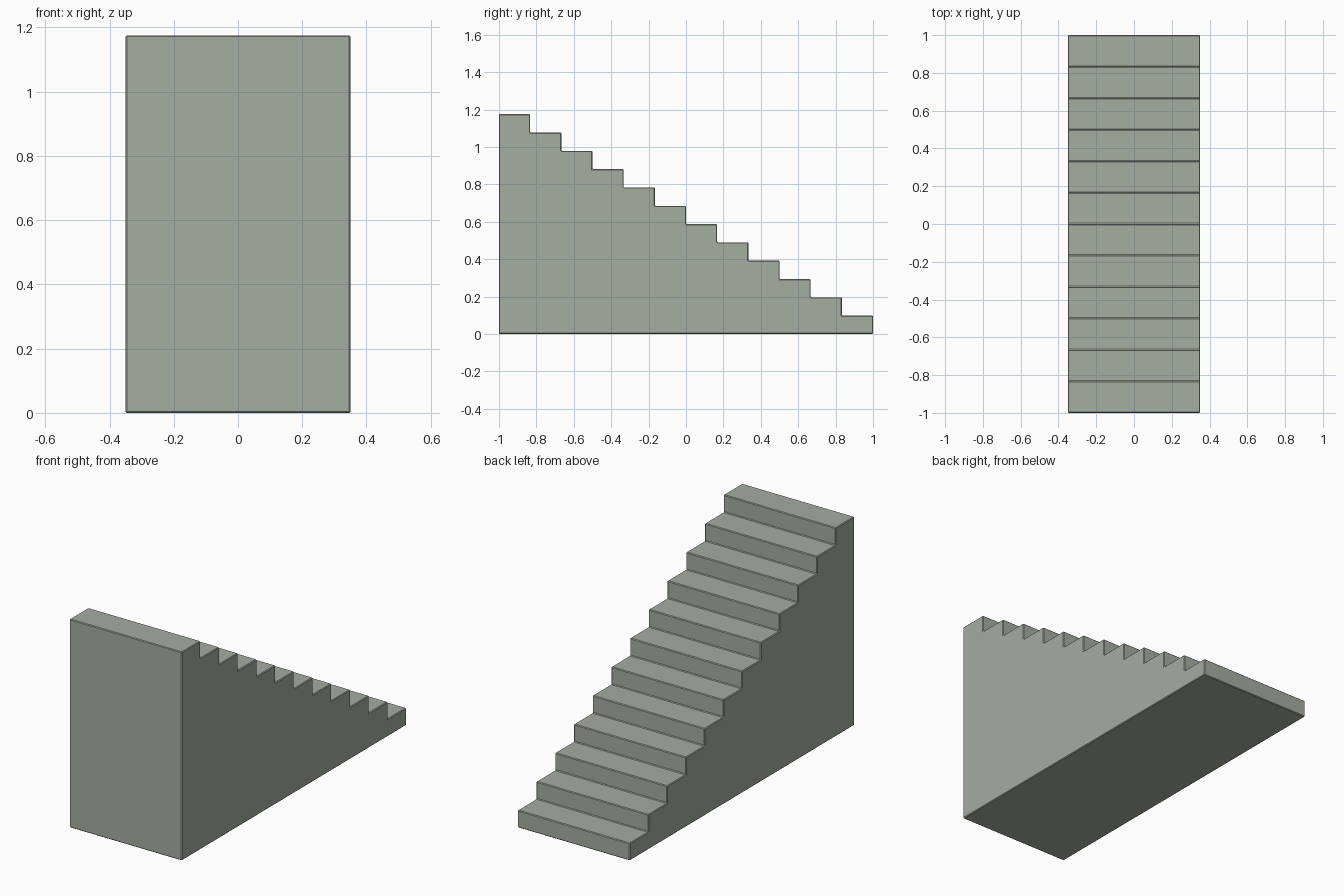
import bpy, bmesh

if "Cube" in bpy.data.objects:
    bpy.data.objects.remove(bpy.data.objects["Cube"])

STEPS, WIDTH, HEIGHT, LENGTH = 12, 0.70, 1.175, 2.0
rise, tread = HEIGHT / STEPS, LENGTH / STEPS

# Stair side profile, high at the front (-y), descending to the back
profile = [(LENGTH / 2, 0.0), (-LENGTH / 2, 0.0)]
for i in range(STEPS):
    z = HEIGHT - i * rise
    y = -LENGTH / 2 + i * tread
    profile += [(y, z), (y + tread, z)]

# Extrude the profile across the stair width
bm = bmesh.new()
side = bm.faces.new([bm.verts.new((-WIDTH / 2, y, z)) for y, z in profile])
ext = bmesh.ops.extrude_face_region(bm, geom=[side], use_keep_orig=True)
moved = [g for g in ext["geom"] if isinstance(g, bmesh.types.BMVert)]
bmesh.ops.translate(bm, verts=moved, vec=(WIDTH, 0, 0))
bmesh.ops.recalc_face_normals(bm, faces=bm.faces)

mesh = bpy.data.meshes.new("staircase")
bm.to_mesh(mesh)
bm.free()
stairs = bpy.data.objects.new("staircase", mesh)
bpy.context.collection.objects.link(stairs)

# Tiny chamfer on all sharp edges
bevel = stairs.modifiers.new("chamfer", 'BEVEL')
bevel.width = 0.004
bevel.segments = 1
bevel.limit_method = 'ANGLE'

# Grey-green stone
stone = bpy.data.materials.new("stone")
stone.diffuse_color = (0.378, 0.418, 0.359, 1)
stone.use_nodes = True
stone.node_tree.nodes["Principled BSDF"].inputs["Base Color"].default_value = stone.diffuse_color
mesh.materials.append(stone)
